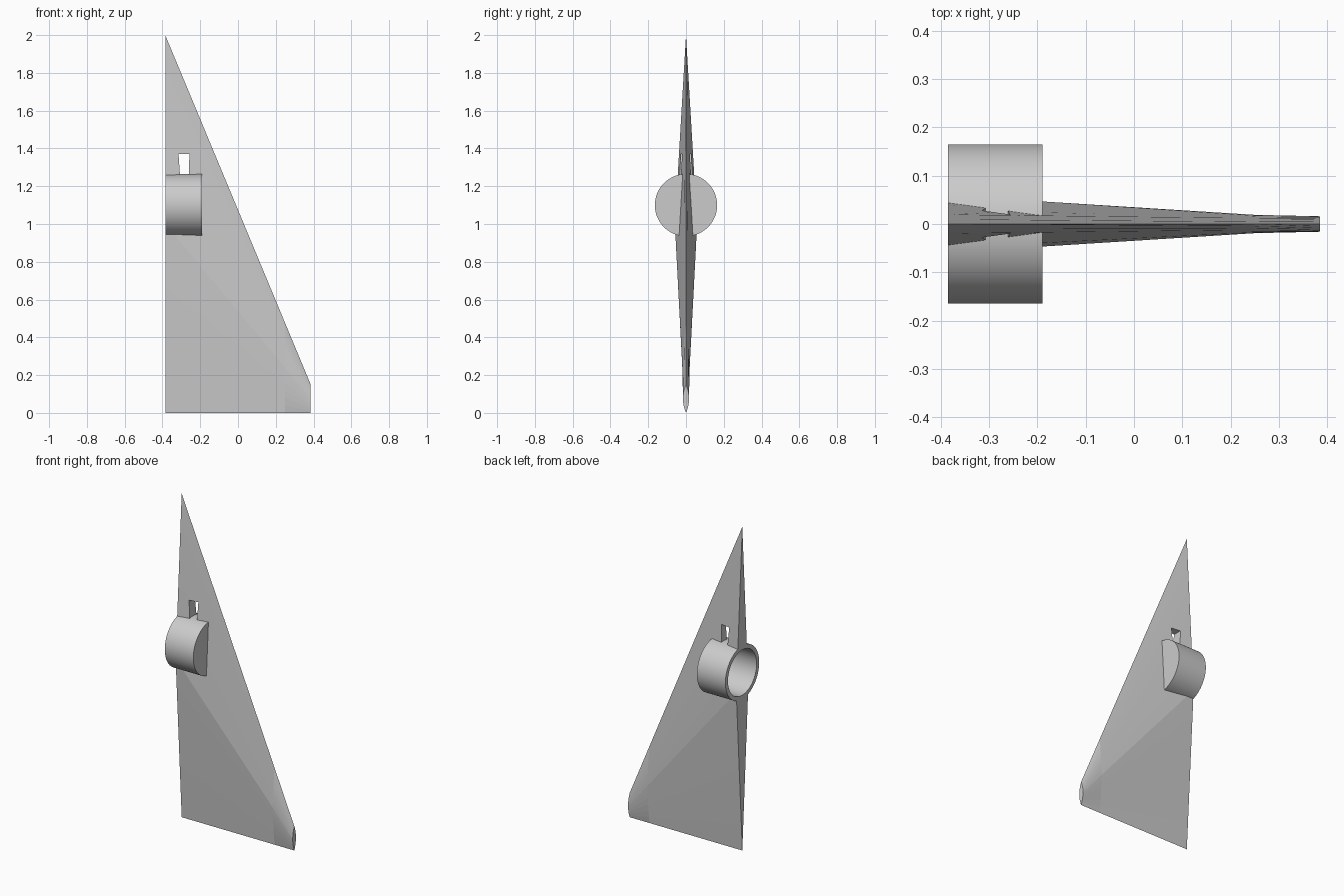
import bpy, bmesh, math

cube = bpy.data.objects.get("Cube")
if cube:
    bpy.data.objects.remove(cube, do_unlink=True)

grey = bpy.data.materials.new("light grey")
grey.use_nodes = True
grey.diffuse_color = (0.6, 0.6, 0.6, 1)
grey.node_tree.nodes["Principled BSDF"].inputs["Base Color"].default_value = (0.6, 0.6, 0.6, 1)

ROOT, TIP = -0.385, 0.385
POD_Z, POD_R, POD_END = 1.10, 0.165, -0.19


def finish(name, bm):
    bmesh.ops.recalc_face_normals(bm, faces=bm.faces)
    mesh = bpy.data.meshes.new(name)
    bm.to_mesh(mesh)
    bm.free()
    obj = bpy.data.objects.new(name, mesh)
    bpy.context.collection.objects.link(obj)
    mesh.materials.append(grey)
    return obj


def loft(name, rings, caps=True):
    """Skin a list of closed rings, each a list of points."""
    bm = bmesh.new()
    loops = [[bm.verts.new(p) for p in ring] for ring in rings]
    n = len(rings[0])
    for a, b in zip(loops, loops[1:]):
        for i in range(n):
            j = (i + 1) % n
            bm.faces.new((a[i], a[j], b[j], b[i]))
    if caps:
        bm.faces.new(loops[0])
        bm.faces.new(loops[-1])
    return finish(name, bm)


def circle(x, r, n=64):
    return [(x, r * math.cos(2 * math.pi * i / n), POD_Z + r * math.sin(2 * math.pi * i / n))
            for i in range(n)]


def section(x, width, n=12):
    """Fin section: a diamond at the root that turns into a lens at the tip."""
    t = (x - ROOT) / (TIP - ROOT)
    height = 2 + t * (0.15 - 2)

    def half(s):
        u = abs(2 * s - 1)
        wedge, lens = 0.059 * (1 - t) * (1 - u), 0.016 * t * (1 - u * u)
        return width * (wedge + lens) / (0.059 * (1 - t) + 0.016 * t)

    up = [(x, half(i / n), height * i / n) for i in range(n + 1)]
    down = [(x, -y, z) for _, y, z in reversed(up[1:-1])]
    return up + down


def cut(obj, cutter):
    mod = obj.modifiers.new(cutter.name, 'BOOLEAN')
    mod.operation = 'DIFFERENCE'
    mod.solver = 'EXACT'
    mod.object = cutter
    cutter.hide_render = True
    cutter.hide_viewport = True
    cutter.display_type = 'WIRE'


# Tapering fin
fin = loft("fin", [section(ROOT, 0.059), section(0.25, 0.019), section(TIP, 0.016)])

# Room for the hollow pod
cut(fin, loft("pod_bore_cutter", [circle(ROOT - 0.1, 0.158), circle(POD_END - 0.01, 0.158)]))

# Small slot above the pod, slightly narrower at its foot
slot = [[(-0.303, y, 1.2), (-0.263, y, 1.2), (-0.257, y, 1.37), (-0.315, y, 1.37)]
        for y in (-0.2, 0.2)]
cut(fin, loft("slot_cutter", slot))

# Hollow pod, open at the root and closed at the far end
floor = POD_END - 0.02
pod = loft("pod", [circle(floor, 0.14), circle(ROOT, 0.14),
                   circle(ROOT, POD_R), circle(POD_END, POD_R)])
bpy.ops.object.select_all(action='DESELECT')
pod.select_set(True)
bpy.context.view_layer.objects.active = pod
bpy.ops.object.shade_smooth_by_angle(angle=math.radians(30))
